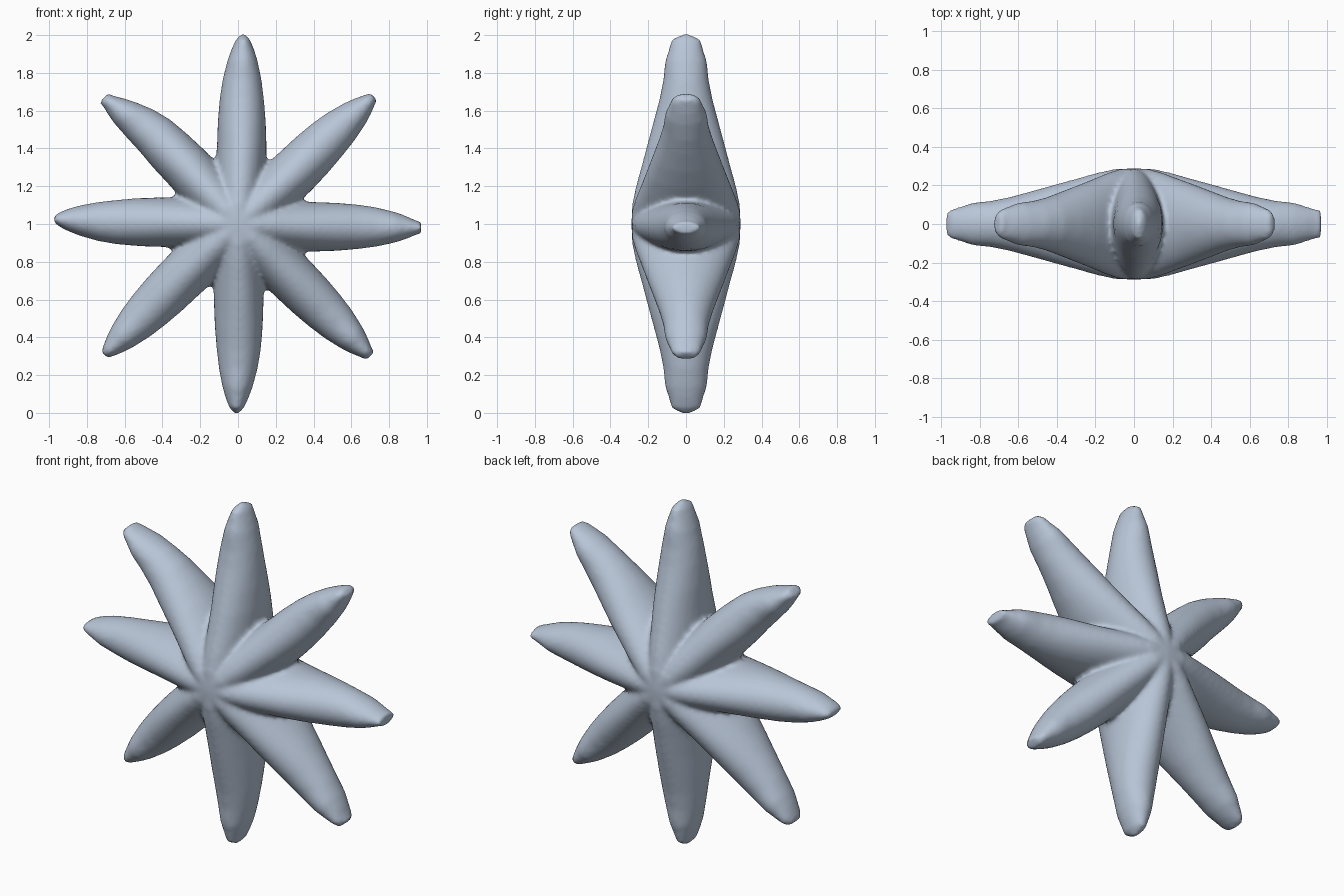
import bpy, bmesh, math
from mathutils import Vector

if "Cube" in bpy.data.objects:
    bpy.data.objects.remove(bpy.data.objects["Cube"])

SIDES = 28
CENTRE = Vector((0, 0, 1))

# radius fraction, half width in the star plane, half depth front to back
PROFILE = [(0.0, .130, .290), (.10, .132, .287), (.20, .134, .265), (.30, .134, .237),
           (.42, .131, .205), (.54, .127, .172), (.66, .117, .140), (.76, .103, .120),
           (.86, .080, .110), (.92, .060, .090), (.97, .038, .078)]

# angle (degrees), length, sideways shift of the axis, shift at tip, tip half width, tip half depth
ARMS = [(0, .970, -.015, -.02, .030, .070), (45, .985, -.018, -.03, .026, .050),
        (90, 1.005, -.02, -.027, .010, .020), (135, .975, -.020, .030, .035, .050),
        (180, .975, -.01, -.025, .014, .060), (225, .990, -.012, -.010, .022, .050),
        (270, 1.003, .004, -.008, .010, .025), (315, .990, 0, 0, .030, .050)]


def add_arm(bm, angle, length, shift, tip_shift, tip_w, tip_d):
    """Loft elliptical rings from the star centre out to the tip."""
    a = math.radians(angle)
    along = Vector((math.cos(a), 0, math.sin(a)))
    side = Vector((-math.sin(a), 0, math.cos(a)))
    rings = []
    for t, w, d in PROFILE + [(1.0, tip_w, tip_d)]:
        k = max(0, (t - .7) / .3)
        off = shift * min(1, t / .4) * (1 - k) + tip_shift * k
        base = CENTRE + along * (t * length) + side * off
        ring = []
        for i in range(SIDES):
            p = 2 * math.pi * i / SIDES
            ring.append(bm.verts.new(base + side * (w * math.cos(p))
                                     + Vector((0, d * math.sin(p), 0))))
        rings.append(ring)
    for r0, r1 in zip(rings, rings[1:]):
        for i in range(SIDES):
            j = (i + 1) % SIDES
            bm.faces.new((r0[i], r0[j], r1[j], r1[i]))
    bm.faces.new(rings[0][::-1])
    bm.faces.new(rings[-1])


# eight tapering arms
bm = bmesh.new()
for arm in ARMS:
    add_arm(bm, *arm)
bmesh.ops.recalc_face_normals(bm, faces=bm.faces)
mesh = bpy.data.meshes.new("eight_armed_star")
bm.to_mesh(mesh)
bm.free()
star = bpy.data.objects.new("eight_armed_star", mesh)
bpy.context.collection.objects.link(star)

# fuse the arms into one skin with soft creases
remesh = star.modifiers.new("fuse", 'REMESH')
remesh.mode = 'VOXEL'
remesh.voxel_size = 0.014
remesh.use_smooth_shade = True
soften = star.modifiers.new("soften", 'SMOOTH')
soften.factor = 0.5
soften.iterations = 5

mat = bpy.data.materials.new("pale blue grey")
mat.diffuse_color = (0.48, 0.56, 0.68, 1)
mat.use_nodes = True
mat.node_tree.nodes["Principled BSDF"].inputs["Base Color"].default_value = mat.diffuse_color
mesh.materials.append(mat)
for p in mesh.polygons:
    p.use_smooth = True
